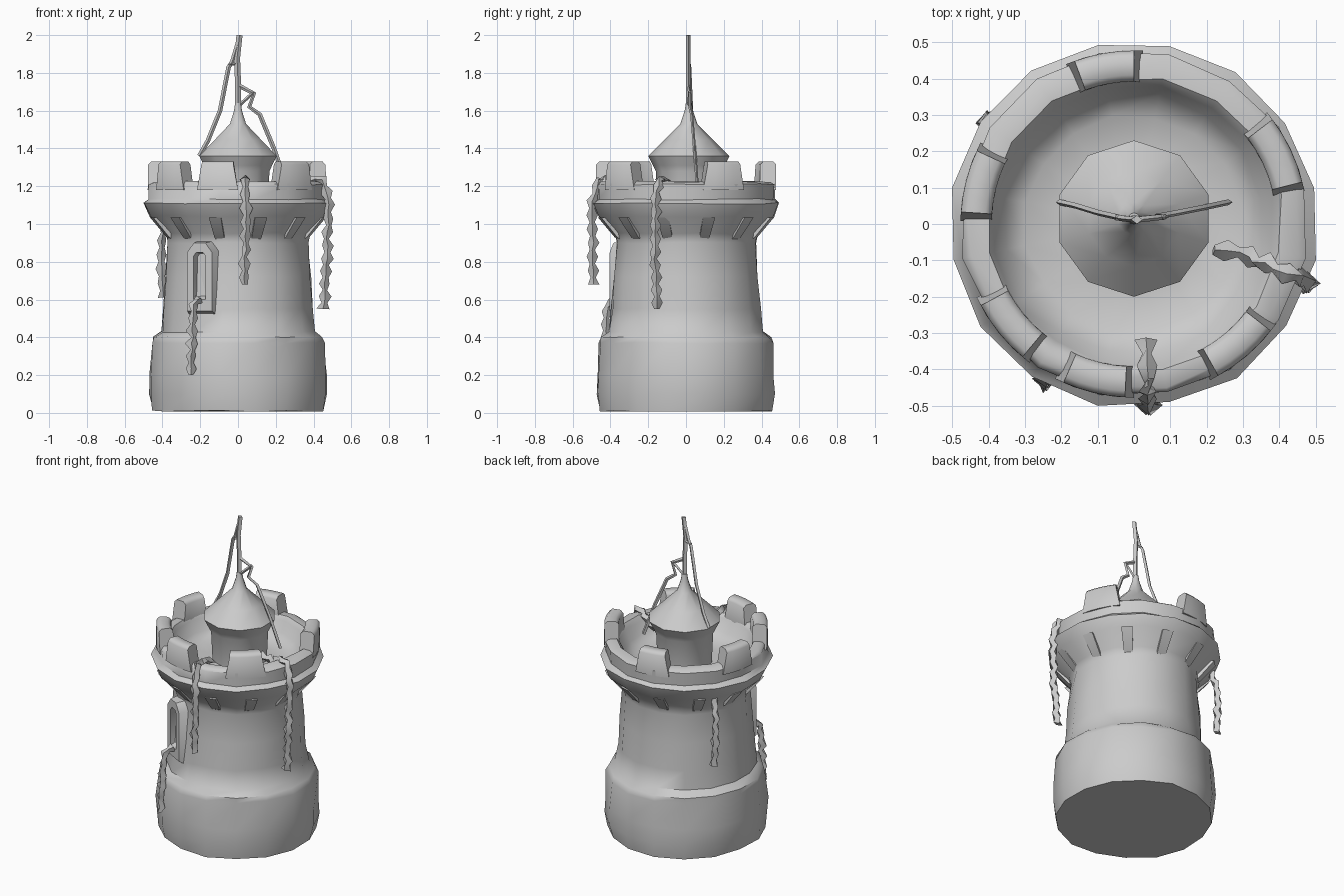
import bpy, bmesh, math, random
from mathutils import Vector

if "Cube" in bpy.data.objects:
    bpy.data.objects.remove(bpy.data.objects["Cube"])
random.seed(4)

stone = bpy.data.materials.new("grey_stone")
stone.diffuse_color = (0.6, 0.6, 0.6, 1)
stone.use_nodes = True
stone.node_tree.nodes["Principled BSDF"].inputs["Base Color"].default_value = stone.diffuse_color


def finish(bm, name, angle=50):
    bmesh.ops.recalc_face_normals(bm, faces=bm.faces)
    me = bpy.data.meshes.new(name)
    bm.to_mesh(me)
    bm.free()
    me.materials.append(stone)
    for p in me.polygons:
        p.use_smooth = True
    me.set_sharp_from_angle(angle=math.radians(angle))
    ob = bpy.data.objects.new(name, me)
    bpy.context.collection.objects.link(ob)
    return ob


def skin(bm, rings, cap_start=True, cap_end=True):
    """Join equal closed rings of points into a surface."""
    vr = [[bm.verts.new(p) for p in r] for r in rings]
    n = len(vr[0])
    for a, b in zip(vr, vr[1:]):
        for i in range(n):
            j = (i + 1) % n
            bm.faces.new((a[i], a[j], b[j], b[i]))
    if cap_start:
        bm.faces.new(vr[0][::-1])
    if cap_end:
        bm.faces.new(vr[-1])


def lathe(name, profile, sides, centre=(0, 0), wobble=0.0, angle=50):
    bm = bmesh.new()
    rings = []
    for r, z in profile:
        ring = []
        for i in range(sides):
            a = 2 * math.pi * (i + 0.5) / sides
            rr = r + random.uniform(-wobble, wobble)
            zz = z + random.uniform(-wobble, wobble) * 0.6
            ring.append((centre[0] + rr * math.cos(a), centre[1] + rr * math.sin(a), max(zz, 0)))
        rings.append(ring)
    skin(bm, rings)
    return finish(bm, name, angle)


def polar(deg, r, z):
    a = math.radians(deg)
    return Vector((r * math.cos(a), r * math.sin(a), z))


def tube(name, path, size, step=None, lumpy=False):
    """Four-sided strand; lumpy strands alternate wide and narrow like links."""
    pts = [Vector(p) for p in path]
    if step:
        out = []
        for a, b in zip(pts, pts[1:]):
            k = max(1, round((b - a).length / step))
            out += [a.lerp(b, i / k) for i in range(k)]
        pts = out + [pts[-1]]
    rings = []
    for i, p in enumerate(pts):
        t = (pts[min(i + 1, len(pts) - 1)] - pts[max(i - 1, 0)]).normalized()
        ref = Vector((0, 1, 0)) if abs(t.y) < 0.8 else Vector((0, 0, 1))
        u = t.cross(ref).normalized()
        v = t.cross(u)
        w, d = size
        if lumpy:
            if i % 2:
                w, d = d, w
            w *= random.uniform(0.8, 1.2)
            c = p + u * random.uniform(-.006, .006) + v * random.uniform(-.006, .006)
        else:
            c = p
        rings.append([c + u * w, c + v * d, c - u * w, c - v * d])
    bm = bmesh.new()
    skin(bm, rings)
    return finish(bm, name, 60)


# Tower: base, shaft, flared ledge, parapet and hollow top
lathe("tower_body", [
    (0.46, 0.01), (0.475, 0.10), (0.475, 0.20), (0.465, 0.37), (0.455, 0.40),
    (0.41, 0.43), (0.40, 0.55), (0.39, 0.72), (0.375, 0.90), (0.385, 0.95),
    (0.475, 1.04), (0.505, 1.11), (0.475, 1.13), (0.475, 1.21), (0.455, 1.225),
    (0.41, 1.225), (0.39, 1.20), (0.36, 1.13), (0.30, 1.09), (0.18, 1.09)],
    16, wobble=0.007)

# Merlons on the parapet, unevenly spaced around the rim
for k, (a0, a1) in enumerate([(13, 38), (89, 111), (154, 177), (207, 231), (245, 268), (298, 323)]):
    rings = []
    for i in range(5):
        t = i / 4
        low, top = a0 - 2 + (a1 - a0 + 4) * t, a0 + 1 + (a1 - a0 - 2) * t
        rings.append([polar(low, 0.39, 1.18), polar(low, 0.478, 1.18),
                      polar(top, 0.477, 1.315), polar(top, 0.46, 1.332),
                      polar(top, 0.41, 1.332), polar(top, 0.392, 1.315)])
    bm = bmesh.new()
    skin(bm, rings)
    finish(bm, "merlon_%d" % (k + 1), 50)

# Small corbels under the ledge
for k in range(12):
    a = 15 + k * 30
    bm = bmesh.new()
    skin(bm, [[polar(a + s, 0.34, 0.90), polar(a + s, 0.385, 0.93),
               polar(a + s, 0.475, 1.035), polar(a + s, 0.34, 1.04)] for s in (-4, 4)])
    finish(bm, "corbel_%d" % (k + 1), 50)

# Turret roof and spire
lathe("turret_roof", [(0.165, 1.07), (0.175, 1.28), (0.19, 1.31), (0.215, 1.36),
                      (0.13, 1.445), (0.045, 1.53), (0.022, 1.60), (0.016, 1.64)],
      10, centre=(0, 0.015), angle=60)
tube("spire", [(0, 0.012, 1.58), (0, 0.012, 1.75), (-0.005, 0.012, 1.88), (0.008, 0.012, 2.0)], (0.016, 0.012))

# Thin stays from spire to roof edge and rim
tube("left_stay", [(0.0, 0.012, 1.96), (-0.03, 0.015, 1.86), (-0.05, 0.02, 1.83), (-0.095, 0.03, 1.60),
                   (-0.16, 0.05, 1.44), (-0.205, 0.06, 1.36)], (0.012, 0.008))
tube("left_stay_tie", [(0, 0.012, 1.85), (-0.05, 0.018, 1.845)], (0.008, 0.008))
tube("right_stay", [(0.01, 0.012, 1.73), (0.085, 0.02, 1.69), (0.06, 0.02, 1.62), (0.115, 0.03, 1.58),
                    (0.19, 0.045, 1.40), (0.26, 0.06, 1.20)], (0.012, 0.008))
tube("right_stay_tie", [(0, 0.012, 1.62), (0.03, 0.015, 1.65), (0.085, 0.02, 1.70)], (0.009, 0.008))

# Arched window frame with recessed opening, front left
def arch(u, z0, z1, r, cut):
    pts = [(-u, z0), (u, z0), (u, z1 - cut), (u - cut * 0.8, z1), (-u + cut * 0.8, z1), (-u, z1 - cut)]
    out = polar(241, 1, 0)
    side = Vector((-out.y, out.x, 0))
    return [out * r + side * a + Vector((0, 0, z)) for a, z in pts]

bm = bmesh.new()
skin(bm, [arch(0.085, 0.50, 0.91, 0.35, 0.05), arch(0.075, 0.54, 0.90, 0.42, 0.05),
          arch(0.036, 0.60, 0.85, 0.42, 0.02), arch(0.032, 0.62, 0.845, 0.385, 0.02)], cap_start=False)
finish(bm, "window_frame", 40)

# Lumpy chains hanging from the rim and window
chains = {
    "front_chain": [(0.035, -0.32, 1.20), (0.035, -0.39, 1.235), (0.035, -0.46, 1.235),
                    (0.04, -0.495, 1.12), (0.04, -0.492, 0.90), (0.035, -0.492, 0.68)],
    "right_chain": [(0.22, -0.07, 1.20), (0.32, -0.09, 1.19), (0.39, -0.12, 1.235), (0.45, -0.145, 1.235),
                    (0.482, -0.16, 1.10), (0.47, -0.165, 0.85), (0.455, -0.155, 0.55)],
    "left_chain": [(-0.37, 0.25, 1.04), (-0.40, 0.27, 0.95), (-0.405, 0.28, 0.80), (-0.40, 0.28, 0.61)],
    "window_chain": [(-0.205, -0.365, 0.60), (-0.235, -0.415, 0.57), (-0.24, -0.425, 0.40), (-0.25, -0.43, 0.20)],
}
for name, path in chains.items():
    tube(name, path, (0.030, 0.014), 0.035, True)
